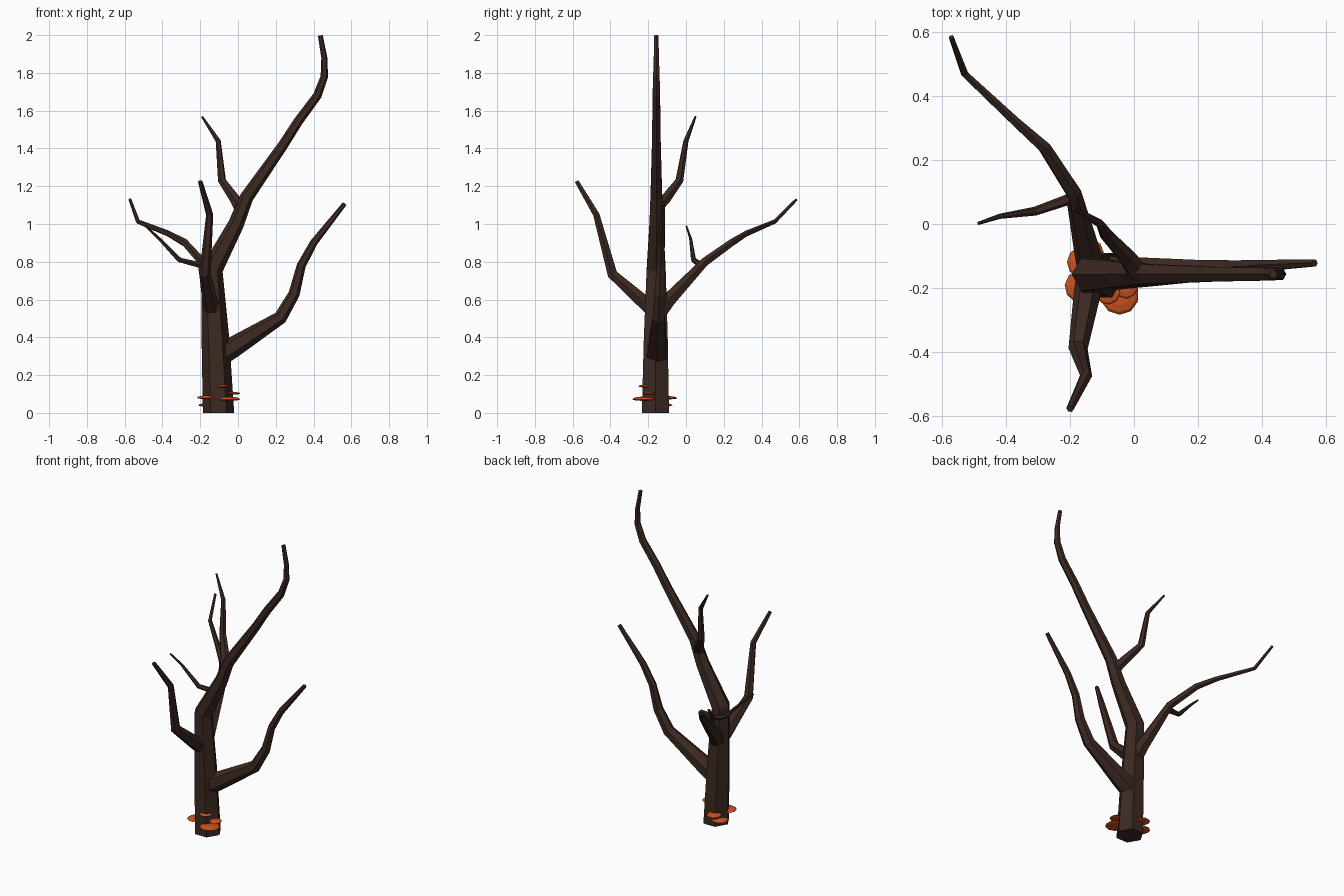
import bpy, bmesh, math
from mathutils import Vector, Matrix


def material(name, rgb):
    m = bpy.data.materials.new(name)
    m.diffuse_color = (*rgb, 1)
    return m


BARK = material("bark", (0.045, 0.022, 0.016))
FUNGUS = material("fungus", (0.60, 0.085, 0.014))


def finish(name, bm, mat):
    bmesh.ops.recalc_face_normals(bm, faces=bm.faces[:])
    me = bpy.data.meshes.new(name)
    bm.to_mesh(me)
    bm.free()
    me.materials.append(mat)
    ob = bpy.data.objects.new(name, me)
    bpy.context.collection.objects.link(ob)
    return ob


def limb(name, path, sides=6, start=None):
    """Tapered faceted tube through (x, y, z, radius) points."""
    pts = [Vector(p[:3]) for p in path]
    n = len(pts)
    bm = bmesh.new()
    rings, u = [], Vector((1, 0, 0))
    for i, p in enumerate(pts):
        a = (p - pts[i - 1]).normalized() if i else Vector()
        b = (pts[i + 1] - p).normalized() if i < n - 1 else Vector()
        t = (a + b).normalized()
        if i == 0 and start:
            t = Vector(start)
        u = (u - t * u.dot(t)).normalized()
        v = t.cross(u)
        rings.append([bm.verts.new(p + path[i][3] * (
            u * math.cos(math.tau * k / sides) + v * math.sin(math.tau * k / sides)))
            for k in range(sides)])
    for r0, r1 in zip(rings, rings[1:]):
        for k in range(sides):
            j = (k + 1) % sides
            bm.faces.new((r0[k], r0[j], r1[j], r1[k]))
    bm.faces.new(rings[0])
    bm.faces.new(rings[-1])
    return finish(name, bm, BARK)


# Trunk running on into the tall leaning leader
limb("trunk", [
    (-0.103, -0.162, 0, 0.083), (-0.12, -0.16, 0.40, 0.073), (-0.138, -0.158, 0.76, 0.058),
    (-0.01, -0.157, 1.00, 0.042), (0.045, -0.157, 1.14, 0.036), (0.24, -0.157, 1.42, 0.027),
    (0.32, -0.157, 1.545, 0.025), (0.42, -0.157, 1.68, 0.023), (0.457, -0.157, 1.78, 0.020),
    (0.457, -0.157, 1.88, 0.016), (0.436, -0.157, 1.998, 0.013)], start=(0, 0, 1))

# Main side branches, starting inside the trunk
limb("right_branch", [
    (-0.10, -0.155, 0.305, 0.06), (-0.03, -0.152, 0.345, 0.056), (0.225, -0.145, 0.505, 0.036),
    (0.297, -0.14, 0.63, 0.030), (0.335, -0.135, 0.78, 0.024), (0.40, -0.13, 0.90, 0.020),
    (0.565, -0.122, 1.108, 0.012)])
limb("front_branch", [
    (-0.135, -0.16, 0.53, 0.045), (-0.145, -0.21, 0.575, 0.043), (-0.175, -0.39, 0.735, 0.030),
    (-0.15, -0.475, 1.05, 0.019), (-0.20, -0.578, 1.225, 0.012)])
limb("back_branch", [
    (-0.13, -0.15, 0.52, 0.046), (-0.145, -0.09, 0.60, 0.042), (-0.19, 0.10, 0.80, 0.025),
    (-0.28, 0.24, 0.90, 0.021), (-0.37, 0.32, 0.95, 0.016), (-0.53, 0.47, 1.013, 0.012),
    (-0.572, 0.585, 1.13, 0.008)])

# Thin twigs
limb("back_twig", [
    (-0.18, 0.085, 0.785, 0.018), (-0.21, 0.075, 0.785, 0.017), (-0.31, 0.04, 0.81, 0.014),
    (-0.42, 0.024, 0.925, 0.008), (-0.487, 0.002, 0.988, 0.005)])
limb("upper_twig", [
    (0.01, -0.15, 1.09, 0.034), (-0.015, -0.11, 1.13, 0.030), (-0.085, -0.035, 1.23, 0.022),
    (-0.105, 0.0, 1.44, 0.014), (-0.19, 0.05, 1.568, 0.006)])

# Shelf fungus caps around the foot: x, y, z, radius
caps = [(-0.045, -0.224, 0.072, 0.060), (-0.025, -0.195, 0.102, 0.038),
        (-0.082, -0.212, 0.140, 0.040), (-0.165, -0.195, 0.080, 0.052),
        (-0.160, -0.120, 0.040, 0.050), (-0.140, -0.090, 0.078, 0.045)]
for i, (x, y, z, r) in enumerate(caps):
    bm = bmesh.new()
    bmesh.ops.create_uvsphere(bm, u_segments=10, v_segments=6, radius=r)
    for v in bm.verts:
        v.co.z *= 0.24 if v.co.z > 0 else 0.14
    bm.transform(Matrix.Translation((x, y, z)) @ Matrix.Rotation(i * 0.7, 4, 'Z'))
    finish(f"fungus_cap_{i + 1}", bm, FUNGUS)
